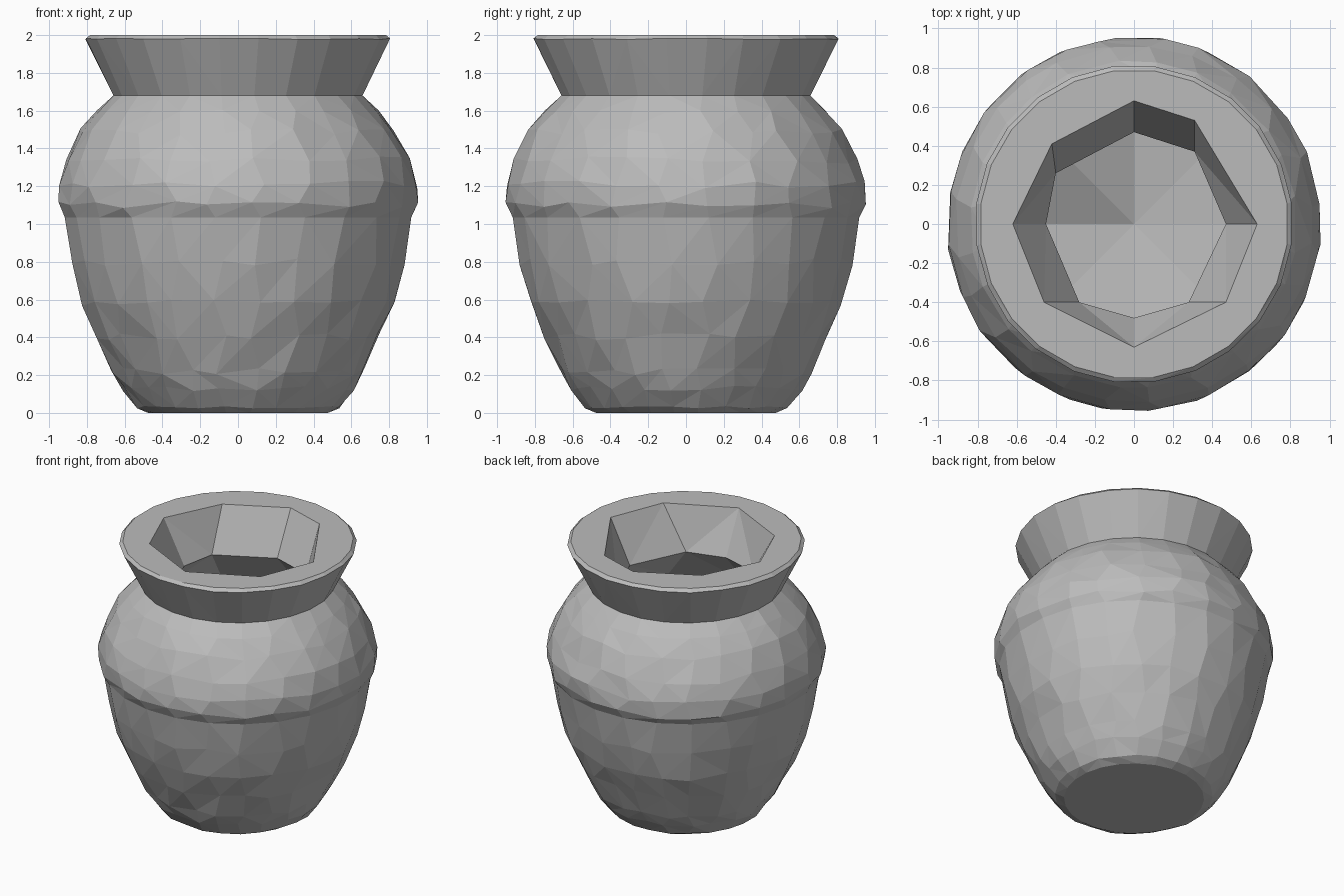
import bpy, bmesh, math, random

random.seed(4)
if "Cube" in bpy.data.objects:
    bpy.data.objects.remove(bpy.data.objects["Cube"])

clay = bpy.data.materials.new("grey clay")
clay.use_nodes = True
GREY = (0.5, 0.5, 0.5, 1)
clay.diffuse_color = GREY
clay.node_tree.nodes["Principled BSDF"].inputs["Base Color"].default_value = GREY

SIDES = 24


def ring(bm, radius, z, jitter=0.0):
    """One horizontal ring of the outer wall, slightly uneven like worked clay."""
    verts = []
    for i in range(SIDES):
        a = math.tau * (i + 0.5) / SIDES + random.uniform(-jitter, jitter) * 3
        r = radius + random.uniform(-jitter, jitter) * 0.25
        verts.append(bm.verts.new((r * math.cos(a), r * math.sin(a),
                                   z + random.uniform(-jitter, jitter))))
    return verts


def loop(bm, points, z):
    return [bm.verts.new((x, y, z)) for x, y in points]


def octagon(radius):
    return [(radius * math.cos(math.tau * i / 8), radius * math.sin(math.tau * i / 8))
            for i in range(8)]


def bridge(bm, a, b):
    n = len(a)
    for i in range(n):
        j = (i + 1) % n
        bm.faces.new((a[i], a[j], b[j], b[i]))


def fill_between(bm, outer, inner):
    """Flat annulus joining rings that have different numbers of points."""
    edges = []
    for r in (outer, inner):
        for i in range(len(r)):
            v, w = r[i], r[(i + 1) % len(r)]
            edges.append(bm.edges.get((v, w)) or bm.edges.new((v, w)))
    bmesh.ops.triangle_fill(bm, edges=edges, use_beauty=True, normal=(0, 0, 1))


bm = bmesh.new()

# Outer wall: foot, belly, raised band, shoulder, neck and flared lip
profile = [(0.48, 0, 0), (0.54, 0.03, 0.006), (0.615, 0.13, 0.015),
           (0.67, 0.22, 0.02), (0.755, 0.4, 0.02), (0.83, 0.58, 0.02),
           (0.885, 0.8, 0.02), (0.925, 1.035, 0), (0.955, 1.1, 0.02),
           (0.955, 1.21, 0.02), (0.915, 1.34, 0.02), (0.835, 1.49, 0.018),
           (0.75, 1.595, 0.01), (0.665, 1.68, 0), (0.813, 1.98, 0.004),
           (0.79, 2.0, 0)]
rings = [ring(bm, *p) for p in profile]
for lower, upper in zip(rings, rings[1:]):
    bridge(bm, lower, upper)
bm.faces.new(rings[0][::-1])

# Uneven eight-sided mouth narrowing to the throat
mouth = loop(bm, [(0.63, 0), (0.31, 0.53), (0, 0.63), (-0.42, 0.41),
                  (-0.62, 0), (-0.46, -0.4), (0, -0.63), (0.47, -0.4)], 2.0)
throat = loop(bm, [(0.47, 0), (0.31, 0.37), (0, 0.47), (-0.4, 0.26),
                   (-0.45, 0), (-0.28, -0.4), (0, -0.48), (0.28, -0.4)], 1.68)
fill_between(bm, rings[-1], mouth)
bridge(bm, mouth, throat)

# Hollow inside, closing on a shallow floor raised at the back left
cavity = [throat] + [loop(bm, octagon(r), z) for r, z in
                     ((0.7, 1.42), (0.82, 1.15), (0.72, 0.6), (0.52, 0.2))]
for upper, lower in zip(cavity, cavity[1:]):
    bridge(bm, upper, lower)
floor = cavity[-1]
floor[3].co.z += 0.15
centre = bm.verts.new((0, 0, 0.14))
for i in range(8):
    bm.faces.new((floor[i], floor[(i + 1) % 8], centre))

# Facet the uneven wall into flat triangles
bmesh.ops.triangulate(bm, faces=[f for f in bm.faces if len(f.verts) == 4])
bmesh.ops.recalc_face_normals(bm, faces=bm.faces)

mesh = bpy.data.meshes.new("pot")
bm.to_mesh(mesh)
bm.free()
mesh.materials.append(clay)
pot = bpy.data.objects.new("pot", mesh)
bpy.context.collection.objects.link(pot)
